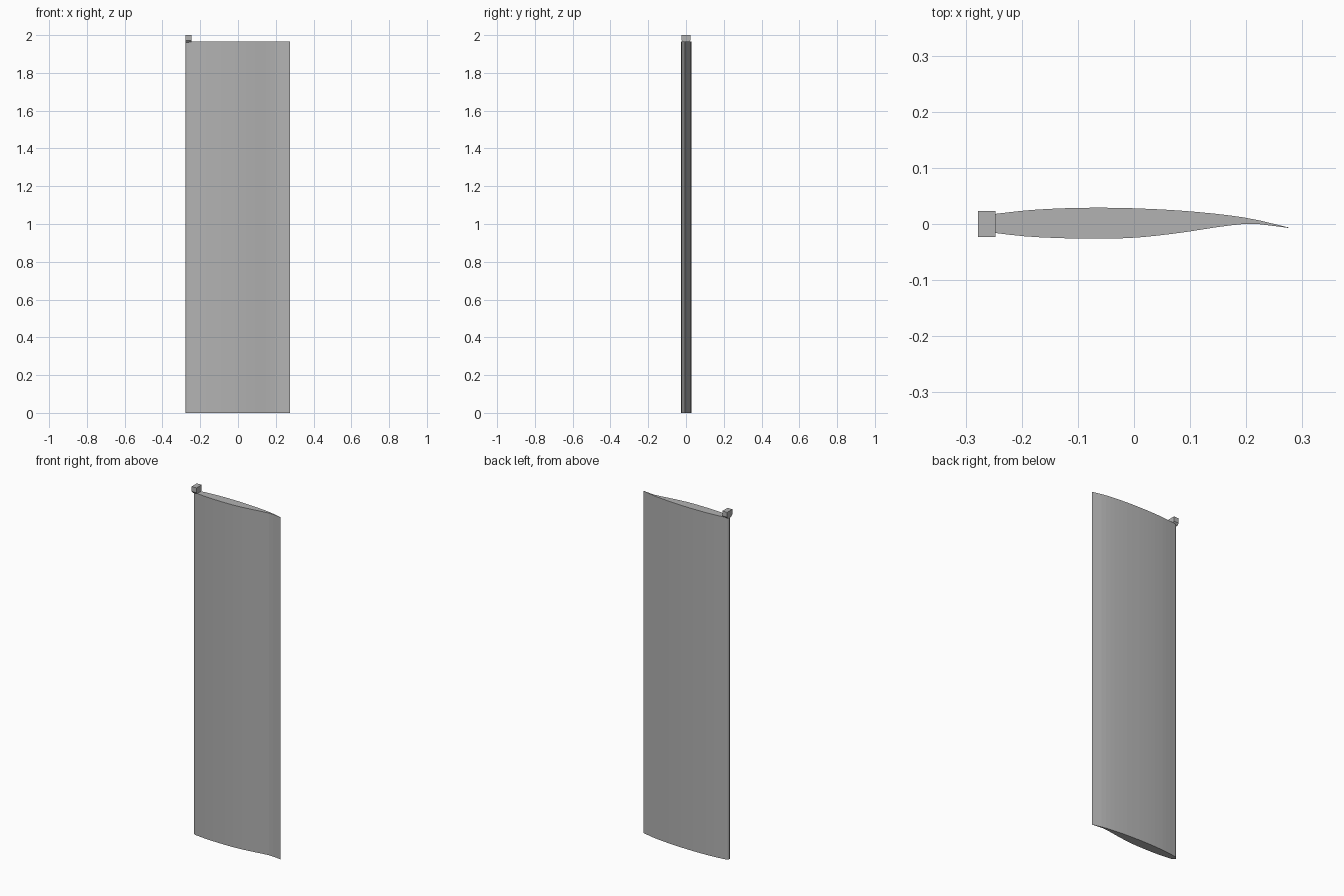
import bpy, bmesh, math

cube = bpy.data.objects.get("Cube")
if cube:
    bpy.data.objects.remove(cube, do_unlink=True)

grey = bpy.data.materials.new("mid_grey")
grey.use_nodes = True
colour = (0.45, 0.45, 0.45, 1)
grey.diffuse_color = colour
grey.node_tree.nodes["Principled BSDF"].inputs["Base Color"].default_value = colour


def extrude_profile(name, points, offset):
    """Extrude a closed 3D outline along an offset into a capped solid."""
    bm = bmesh.new()
    face = bm.faces.new([bm.verts.new(p) for p in points])
    result = bmesh.ops.extrude_face_region(bm, geom=[face], use_keep_orig=True)
    moved = [v for v in result["geom"] if isinstance(v, bmesh.types.BMVert)]
    bmesh.ops.translate(bm, verts=moved, vec=offset)
    bmesh.ops.recalc_face_normals(bm, faces=bm.faces)
    mesh = bpy.data.meshes.new(name)
    bm.to_mesh(mesh)
    bm.free()
    mesh.materials.append(grey)
    obj = bpy.data.objects.new(name, mesh)
    bpy.context.collection.objects.link(obj)
    return obj


def sample(keys, x):
    """Smooth cubic interpolation through the key points."""
    i = max(k for k in range(len(keys) - 1) if keys[k][0] <= x + 1e-9)

    def slope(k):
        a, b = keys[max(k - 1, 0)], keys[min(k + 1, len(keys) - 1)]
        return (b[1] - a[1]) / (b[0] - a[0])

    (x0, y0), (x1, y1) = keys[i], keys[i + 1]
    h = x1 - x0
    t = (x - x0) / h
    return ((2*t**3 - 3*t**2 + 1) * y0 + (t**3 - 2*t**2 + t) * h * slope(i)
            + (3*t**2 - 2*t**3) * y1 + (t**3 - t**2) * h * slope(i + 1))


# Blade: cambered foil with a rounded nose and a thin, drooping trailing edge
upper = [(-0.247, 0.018), (-0.2, 0.0235), (-0.15, 0.027), (-0.08, 0.029), (0, 0.028),
         (0.1, 0.0225), (0.2, 0.011), (0.275, -0.006)]
lower = [(-0.247, -0.016), (-0.2, -0.0215), (-0.15, -0.0245), (-0.08, -0.0262),
         (0, -0.0245), (0.08, -0.016), (0.16, -0.004), (0.21, 0.0005), (0.275, -0.007)]
steps = 20
xs = [-0.247 + 0.522 * i / steps for i in range(steps + 1)]
nose = []
for i in range(1, 8):
    a = math.pi * i / 8
    nose.append((-0.247 - 0.031 * math.sin(a), 0.001 - 0.017 * math.cos(a)))
outline = [(x, sample(upper, x)) for x in xs]
outline += [(x, sample(lower, x)) for x in reversed(xs)] + nose
extrude_profile("foil_blade", [(x, y, 0) for x, y in outline], (0, 0, 1.965))

# Mounting lug: small block with chamfered lower corners
half = [(0.012, 1.96), (0.0235, 1.972), (0.0235, 2.0)]
lug = half + [(-y, z) for y, z in reversed(half)]
extrude_profile("mounting_lug", [(-0.278, y, z) for y, z in lug], (0.031, 0, 0))
